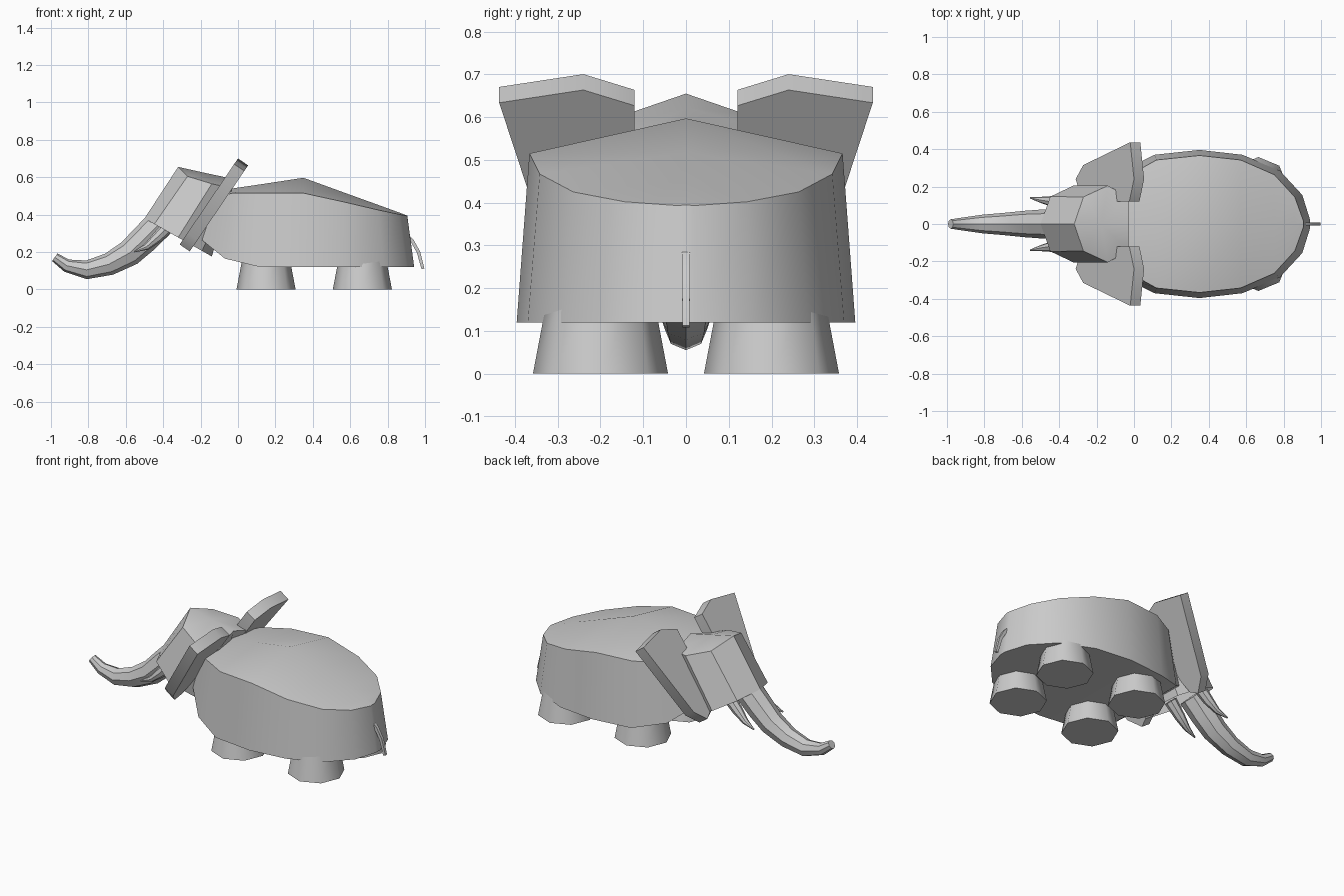
import bpy, bmesh, math
from mathutils import Vector

if "Cube" in bpy.data.objects:
    bpy.data.objects.remove(bpy.data.objects["Cube"])


def loft(name, rings, closed=True, smooth=40):
    """Bridge equally sized point rings, cap both ends, and smooth soft edges."""
    bm = bmesh.new()
    loops = [[bm.verts.new(p) for p in r] for r in rings]
    n = len(loops[0])
    for a, b in zip(loops, loops[1:]):
        for i in range(n):
            j = (i + 1) % n
            bm.faces.new((a[i], a[j], b[j], b[i]))
    if closed:
        bm.faces.new(loops[0])
        bm.faces.new(loops[-1])
    bmesh.ops.remove_doubles(bm, verts=bm.verts, dist=0.0005)
    bmesh.ops.recalc_face_normals(bm, faces=bm.faces)
    me = bpy.data.meshes.new(name)
    bm.to_mesh(me)
    bm.free()
    ob = bpy.data.objects.new(name, me)
    bpy.context.collection.objects.link(ob)
    bpy.ops.object.select_all(action='DESELECT')
    ob.select_set(True)
    bpy.context.view_layer.objects.active = ob
    bpy.ops.object.shade_smooth_by_angle(angle=math.radians(smooth))
    return ob


def tube(name, path, sides=8, turn=0.0):
    """Round tube along (x, y, z, radius) points bending in the xz plane."""
    pts = [Vector(p[:3]) for p in path]
    rings = []
    for k, p in enumerate(pts):
        t = pts[min(k + 1, len(pts) - 1)] - pts[max(k - 1, 0)]
        t.normalize()
        u = t.cross(Vector((0, 1, 0))).normalized()
        w = t.cross(u)
        r = path[k][3]
        rings.append([p + r * (math.cos(a) * u + math.sin(a) * w)
                      for a in (turn + math.tau * i / sides for i in range(sides))])
    return loft(name, rings)


# Body: cross-sections with flat belly, sloping sides and a ridged back
# (x bottom, x top, half width, belly z, shoulder z, ridge z)
stations = [(-.20, -.16, .15, .27, .48, .51), (-.07, -.03, .28, .165, .515, .54),
            (.11, .12, .37, .122, .515, .562), (.35, .35, .396, .12, .515, .597),
            (.58, .57, .37, .12, .467, .517), (.78, .75, .285, .12, .425, .452),
            (.90, .86, .155, .12, .402, .412), (.942, .905, .02, .12, .393, .395)]
body = []
for xb, xt, w, zb, zs, zr in stations:
    s = w * 0.925
    body.append([(xb, -w, zb), (xt, -s, zs), (xt, 0, zr), (xt, s, zs), (xb, w, zb)])
loft("body", body)

# Head: tilted eight-sided block with a ridged crown
face_c, axis, across = Vector((-.32, 0, .278)), Vector((-.18, 0, -.275)), Vector((-.87, 0, .49))
low = [face_c + .207 * (math.cos(i * math.pi / 4) * across
                        + math.sin(i * math.pi / 4) * Vector((0, 1, 0))) for i in range(8)]
crown = [(-.32, 0, .655), (-.27, .145, .605), (-.14, .205, .565), (-.03, .145, .54),
         (-.03, 0, .592), (-.03, -.145, .54), (-.14, -.205, .565), (-.27, -.145, .605)]
loft("head", [low, crown, [(-.175, 0, .623)] * 8], closed=False)

# Trunk
tube("trunk", [(-.42, 0, .35, .078), (-.50, 0, .27, .077), (-.58, 0, .195, .071),
               (-.69, 0, .135, .06), (-.81, 0, .105, .05), (-.915, 0, .127, .035),
               (-.98, 0, .172, .025)])

# Tail
tube("tail", [(.90, 0, .29, .013), (.93, 0, .262, .013), (.965, 0, .20, .013),
              (.989, 0, .11, .011)], sides=4, turn=math.pi / 4)

# Ear outline: (sideways, distance along the slanted slab)
ear = [(.12, .92), (.24, 1.0), (.437, .935), (.315, .13), (.24, 0), (.19, .05), (.12, .45)]
ear_low, ear_dir = Vector((-.285, 0, .222)), Vector((.312, 0, .46))
half = Vector((-.027, 0, .0185))

for side, label in ((-1, "right"), (1, "left")):
    rings = [[ear_low + v * ear_dir + Vector((0, side * y, 0)) + s * half for y, v in ear]
             for s in (-1, 1)]
    loft(f"ear_{label}", rings)

    # Tusks
    tube(f"tusk_{label}", [(-.36, side * .115, .35, .036), (-.43, side * .12, .28, .03),
                           (-.49, side * .128, .228, .018), (-.555, side * .14, .202, .004)])

    # Legs: tapered eight-sided stumps
    for x, place in ((.15, "front"), (.665, "back")):
        legs = [[(x + r * math.cos(i * math.pi / 4), side * .2 + r * math.sin(i * math.pi / 4), z)
                 for i in range(8)] for r, z in ((.158, 0), (.12, .2))]
        loft(f"{place}_leg_{label}", legs, smooth=50)
